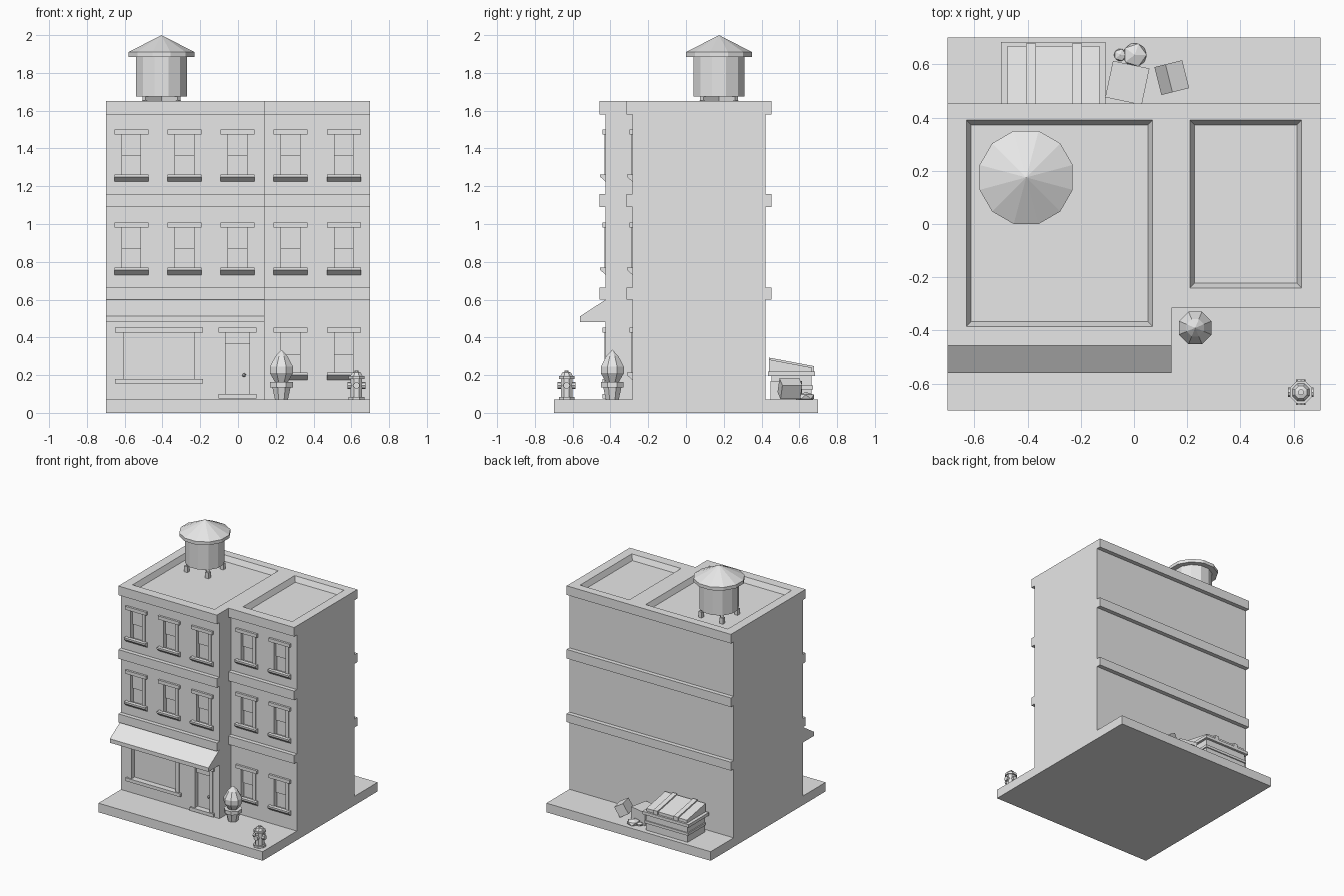
import bpy, bmesh, math
from mathutils import Matrix, Vector

if "Cube" in bpy.data.objects:
    bpy.data.objects.remove(bpy.data.objects["Cube"], do_unlink=True)

mat = bpy.data.materials.new("plain grey")
mat.use_nodes = True
mat.diffuse_color = (0.8, 0.8, 0.8, 1)
mat.node_tree.nodes["Principled BSDF"].inputs["Base Color"].default_value = (0.8, 0.8, 0.8, 1)


def finish(name, bm):
    bmesh.ops.recalc_face_normals(bm, faces=bm.faces)
    me = bpy.data.meshes.new(name)
    bm.to_mesh(me)
    bm.free()
    me.materials.append(mat)
    ob = bpy.data.objects.new(name, me)
    bpy.context.scene.collection.objects.link(ob)
    return ob


def add_box(bm, x0, x1, y0, y1, z0, z1):
    m = Matrix.Translation(((x0 + x1) / 2, (y0 + y1) / 2, (z0 + z1) / 2))
    m = m @ Matrix.Diagonal((x1 - x0, y1 - y0, z1 - z0, 1))
    return bmesh.ops.create_cube(bm, size=1, matrix=m)["verts"]


def box(name, *dims):
    bm = bmesh.new()
    add_box(bm, *dims)
    return finish(name, bm)


def add_prism(bm, points, offset):
    face = bm.faces.new([bm.verts.new(p) for p in points])
    out = bmesh.ops.extrude_face_region(bm, geom=[face])["geom"]
    verts = [v for v in out if isinstance(v, bmesh.types.BMVert)]
    bmesh.ops.translate(bm, verts=verts, vec=offset)


def side_prism(name, x0, x1, profile):
    bm = bmesh.new()
    add_prism(bm, [(x0, y, z) for y, z in profile], (x1 - x0, 0, 0))
    return finish(name, bm)


def turned(name, x, y, profile, sides):
    # stacked rings of (radius, height), closed at both ends
    bm = bmesh.new()
    rings = []
    for r, z in profile:
        rings.append([bm.verts.new((x + r * math.cos((i + 0.5) * math.tau / sides),
                                    y + r * math.sin((i + 0.5) * math.tau / sides), z))
                      for i in range(sides)])
    for a, b in zip(rings, rings[1:]):
        for i in range(sides):
            j = (i + 1) % sides
            bm.faces.new((a[i], a[j], b[j], b[i]))
    bm.faces.new(rings[0])
    bm.faces.new(rings[-1])
    bmesh.ops.remove_doubles(bm, verts=bm.verts, dist=0.0005)
    return finish(name, bm)


LEFT, RIGHT, STEP = -0.7, 0.7, 0.14
FRONT_A, FRONT_B, BACK = -0.425, -0.283, 0.42
GROUND, TOP, FLOOR = 0.07, 1.65, 1.61

# Pavement and stepped building body
box("pavement", LEFT, RIGHT, -0.7, 0.7, 0, GROUND)
bm = bmesh.new()
plan = [(LEFT, FRONT_A), (STEP, FRONT_A), (STEP, FRONT_B),
        (RIGHT, FRONT_B), (RIGHT, BACK), (LEFT, BACK)]
add_prism(bm, [(x, y, GROUND) for x, y in plan], (0, 0, TOP - GROUND))
building = finish("building", bm)

# Cutter for roof wells and wall openings
cut = bmesh.new()
for x0, x1, y0, y1 in ((-0.63, 0.07, -0.385, 0.39), (0.21, 0.63, -0.24, 0.39)):
    verts = add_box(cut, x0, x1, y0, y1, FLOOR, 2 * TOP - FLOOR)
    for v in verts:
        s = -0.018 if v.co.z < TOP else 0.018
        v.co.x += s if v.co.x > (x0 + x1) / 2 else -s
        v.co.y += s if v.co.y > (y0 + y1) / 2 else -s


def opening(name, x0, x1, z0, z1, wall, jamb, sloped):
    # recessed opening with lintel, jambs and sill
    add_box(cut, x0, x1, wall - 0.05, wall + 0.03, z0, z1)
    over = jamb + 0.015
    box(name + "_lintel", x0 - over, x1 + over, wall - 0.016, wall, z1, z1 + 0.026)
    for side, a, b in (("left", x1, x1 + jamb), ("right", x0 - jamb, x0)):
        box(name + "_jamb_" + side, a, b, wall - 0.007, wall, z0, z1)
    if sloped:
        side_prism(name + "_sill", x0 - over, x1 + over,
                   [(wall, z0 + 0.013), (wall - 0.03, z0 + 0.013),
                    (wall - 0.03, z0), (wall, z0 - 0.026)])
    else:
        box(name + "_sill", x0 - over, x1 + over, wall - 0.016, wall, z0 - 0.025, z0)


# Sash windows
for col, x in enumerate((-0.565, -0.284, -0.003, 0.278, 0.56)):
    wall = FRONT_A if x < STEP else FRONT_B
    for row, z in enumerate((0.2, 0.757, 1.25)):
        if row == 0 and x < STEP:
            continue
        name = f"window_{row}_{col}"
        opening(name, x - 0.05, x + 0.05, z, z + 0.225, wall, 0.025, True)
        box(name + "_upper_sash", x - 0.05, x + 0.05, wall + 0.018, wall + 0.03,
            z + 0.11, z + 0.225)

# Shop window and door
opening("shop_window", -0.605, -0.23, 0.18, 0.425, FRONT_A, 0.03, False)
opening("door", -0.066, 0.061, 0.1, 0.425, FRONT_A, 0.022, False)
box("door_transom", -0.066, 0.061, FRONT_A + 0.015, FRONT_A + 0.03, 0.365, 0.425)
bm = bmesh.new()
bmesh.ops.create_icosphere(bm, subdivisions=1, radius=0.011,
                           matrix=Matrix.Translation((0.032, FRONT_A + 0.02, 0.2)))
finish("door_knob", bm)

cutter = finish("opening_cutter", cut)
cutter.hide_render = True
mod = building.modifiers.new("openings", "BOOLEAN")
mod.object, mod.solver = cutter, "EXACT"
bpy.context.view_layer.update()
deps = bpy.context.evaluated_depsgraph_get()
building.data = bpy.data.meshes.new_from_object(building.evaluated_get(deps))
building.modifiers.clear()
bpy.data.objects.remove(cutter, do_unlink=True)

# Wall bands at each storey
for i, (z0, z1) in enumerate(((0.6, 0.665), (1.09, 1.16), (1.58, TOP))):
    box(f"band_front_left_{i}", LEFT, STEP, FRONT_A - 0.032, FRONT_A, z0, z1)
    box(f"band_front_right_{i}", STEP, RIGHT, FRONT_B - 0.032, FRONT_B, z0, z1)
    box(f"band_back_{i}", LEFT, RIGHT, BACK, BACK + 0.033, z0, z1)

# Awning
side_prism("awning", LEFT, STEP,
           [(FRONT_A, 0.6), (-0.56, 0.512), (-0.56, 0.482), (FRONT_A, 0.482)])

# Water tank
tx, ty = -0.405, 0.175
turned("tank_body", tx, ty, [(0.14, 1.675), (0.14, 1.89)], 12)
turned("tank_roof", tx, ty, [(0.181, 1.885), (0.181, 1.91), (0, 2.0)], 12)
for k in (1, -1):
    bm = bmesh.new()
    add_box(bm, -0.13, 0.13, -0.012, 0.012, 1.65, 1.678)
    bmesh.ops.transform(bm, verts=bm.verts, matrix=Matrix.Translation((tx, ty, 0))
                        @ Matrix.Rotation(k * math.pi / 4, 4, "Z"))
    finish("tank_beam", bm)
    for j in (1, -1):
        fx, fy = tx + 0.09 * k, ty + 0.09 * j
        box("tank_foot", fx - 0.014, fx + 0.014, fy - 0.014, fy + 0.014, FLOOR, 1.655)

# Potted shrub
px, py = 0.23, -0.39
turned("plant_pot", px, py, [(0.037, GROUND), (0.052, 0.135), (0.065, 0.135),
                             (0.065, 0.163), (0.05, 0.163)], 8)
turned("shrub", px, py, [(0.035, 0.16), (0.066, 0.21), (0.066, 0.245),
                         (0.035, 0.3), (0, 0.335)], 8)

# Hydrant
hx, hy = 0.627, -0.632
turned("hydrant", hx, hy, [(0.045, GROUND), (0.045, 0.085), (0.033, 0.085), (0.033, 0.18),
                           (0.045, 0.18), (0.045, 0.195), (0.035, 0.195), (0.025, 0.213),
                           (0.012, 0.217), (0.012, 0.225), (0, 0.225)], 8)
for name, axis, angle in (("hydrant_side_outlets", "Y", 0.25), ("hydrant_front_outlet", "X", 0.25)):
    bm = bmesh.new()
    bmesh.ops.create_cone(bm, cap_ends=True, segments=8, radius1=0.018, radius2=0.018,
                          depth=0.096, matrix=Matrix.Translation((hx, hy, 0.145))
                          @ Matrix.Rotation(angle * math.tau, 4, axis))
    finish(name, bm)

# Rubbish skip with sloping lid
box("skip_body", -0.48, -0.125, 0.453, 0.665, GROUND, 0.2)
box("skip_band", -0.488, -0.117, 0.453, 0.673, 0.125, 0.145)
box("skip_rim", -0.5, -0.107, 0.435, 0.683, 0.195, 0.218)
side_prism("skip_lid", -0.475, -0.13, [(0.44, 0.218), (0.44, 0.283), (0.668, 0.24), (0.668, 0.218)])
for x in (-0.387, -0.214):
    side_prism("skip_lid_rib", x - 0.018, x + 0.018,
               [(0.44, 0.218), (0.44, 0.293), (0.678, 0.248), (0.678, 0.218)])

# Cardboard boxes and rubbish bags
for name, loc, size, turn, tilt in (
        ("large_box", (-0.025, 0.53, 0.12), (0.14, 0.14, 0.1), -12, 0),
        ("small_box", (0.142, 0.55, 0.128), (0.075, 0.108, 0.085), 14, 30)):
    bm = bmesh.new()
    bmesh.ops.create_cube(bm, size=1, matrix=Matrix.Translation(loc)
                          @ Matrix.Rotation(math.radians(turn), 4, "Z")
                          @ Matrix.Rotation(math.radians(tilt), 4, "Y")
                          @ Matrix.Diagonal((*size, 1)))
    finish(name, bm)
for name, x, r in (("large_bag", 0.003, 0.05), ("small_bag", -0.052, 0.026)):
    bm = bmesh.new()
    bmesh.ops.create_icosphere(bm, subdivisions=1, radius=r,
                               matrix=Matrix.Translation((x, 0.635, 0.085))
                               @ Matrix.Diagonal((1, 1, 0.5, 1)))
    finish(name, bm)
